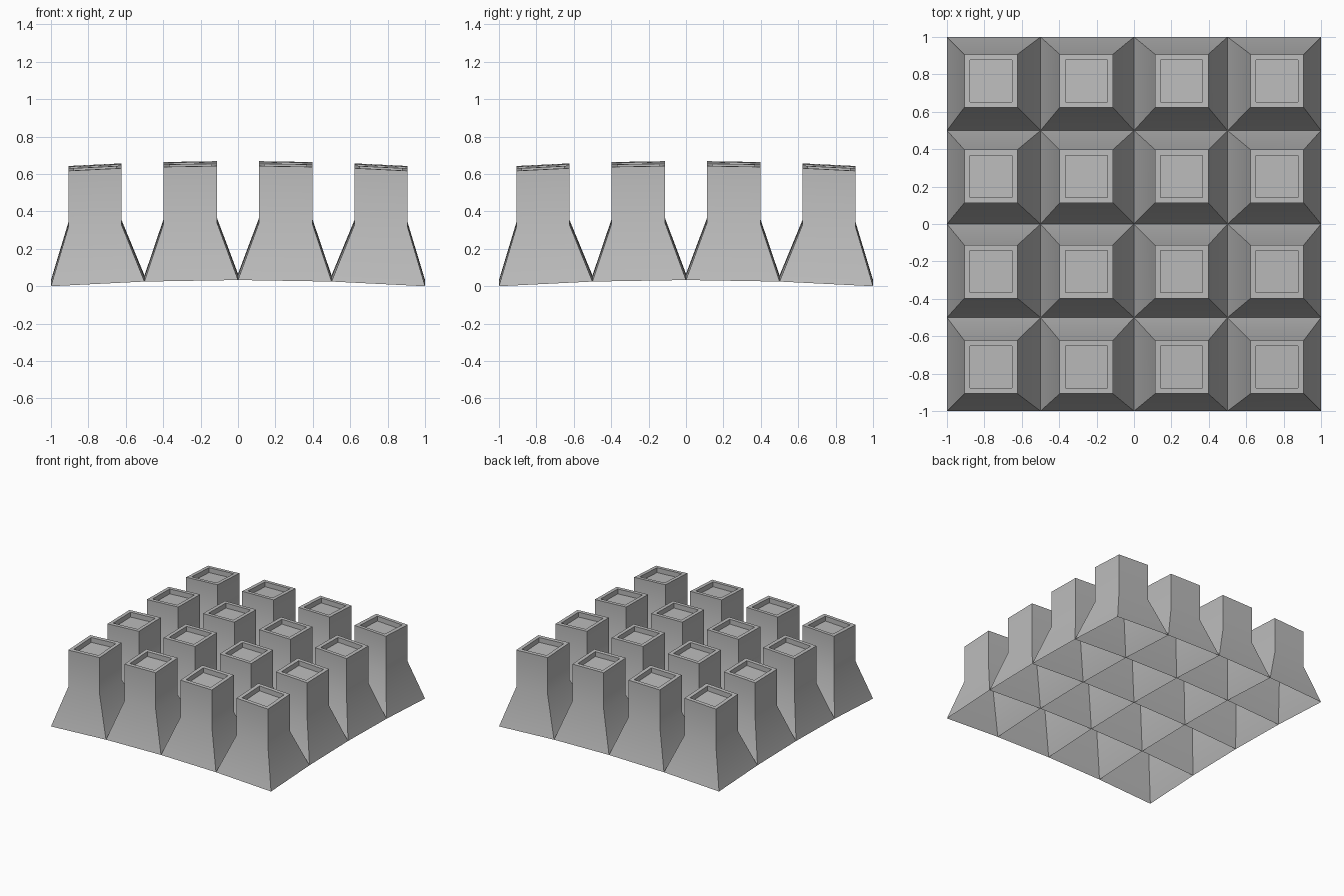
import bpy
import bmesh
import math

cube = bpy.data.objects.get("Cube")
if cube:
    bpy.data.objects.remove(cube, do_unlink=True)

grey = bpy.data.materials.new("concrete_grey")
grey.use_nodes = True
GREY = (0.5, 0.5, 0.5, 1.0)
grey.diffuse_color = GREY
grey.node_tree.nodes["Principled BSDF"].inputs["Base Color"].default_value = GREY

CELLS = 4
CELL = 2.0 / CELLS
CROWN = 0.033           # rise of the gently domed base along each axis
SHOULDER, TOP = 0.303, 0.606
NECK, RIM, RECESS = 0.1425, 0.03, 0.04


def dome(t):
    return CROWN * (1 - t * t)


def make_tower(col, row):
    x0, y0 = -1 + col * CELL, -1 + row * CELL
    cx, cy = x0 + CELL / 2, y0 + CELL / 2
    # Plane through the four base corners
    sx = (dome(x0 + CELL) - dome(x0)) / CELL
    sy = (dome(y0 + CELL) - dome(y0)) / CELL
    cz = (dome(x0) + dome(x0 + CELL) + dome(y0) + dome(y0 + CELL)) / 2
    # The flared skirt leans along the plane's normal; the neck rises straight
    lean_x, lean_y = -sx * SHOULDER, -sy * SHOULDER

    # Half width, height, lean factor: base, shoulder, top, rim, recess floor
    rings = [(CELL / 2, 0, 0), (NECK, SHOULDER, 1), (NECK, TOP, 1),
             (NECK - RIM, TOP, 1), (NECK - RIM, TOP - RECESS, 1)]
    bm = bmesh.new()
    loops = []
    for half, height, lean in rings:
        loops.append([bm.verts.new((cx + lean * lean_x + u * half,
                                    cy + lean * lean_y + v * half,
                                    cz + height + sx * u * half + sy * v * half))
                      for u, v in ((-1, -1), (1, -1), (1, 1), (-1, 1))])
    for low, high in zip(loops, loops[1:]):
        for i in range(4):
            j = (i + 1) % 4
            bm.faces.new((low[i], low[j], high[j], high[i]))
    bm.faces.new(loops[-1])     # recess floor; the base stays open

    name = f"tower_row{row + 1}_column{col + 1}"
    mesh = bpy.data.meshes.new(name)
    bm.to_mesh(mesh)
    bm.free()
    mesh.materials.append(grey)
    obj = bpy.data.objects.new(name, mesh)
    bpy.context.collection.objects.link(obj)
    return obj


towers = [make_tower(c, r) for r in range(CELLS) for c in range(CELLS)]

# Soft crease at the shoulder, crisp corners and rims
bpy.ops.object.select_all(action='DESELECT')
for tower in towers:
    tower.select_set(True)
bpy.context.view_layer.objects.active = towers[0]
bpy.ops.object.shade_smooth_by_angle(angle=math.radians(30))
